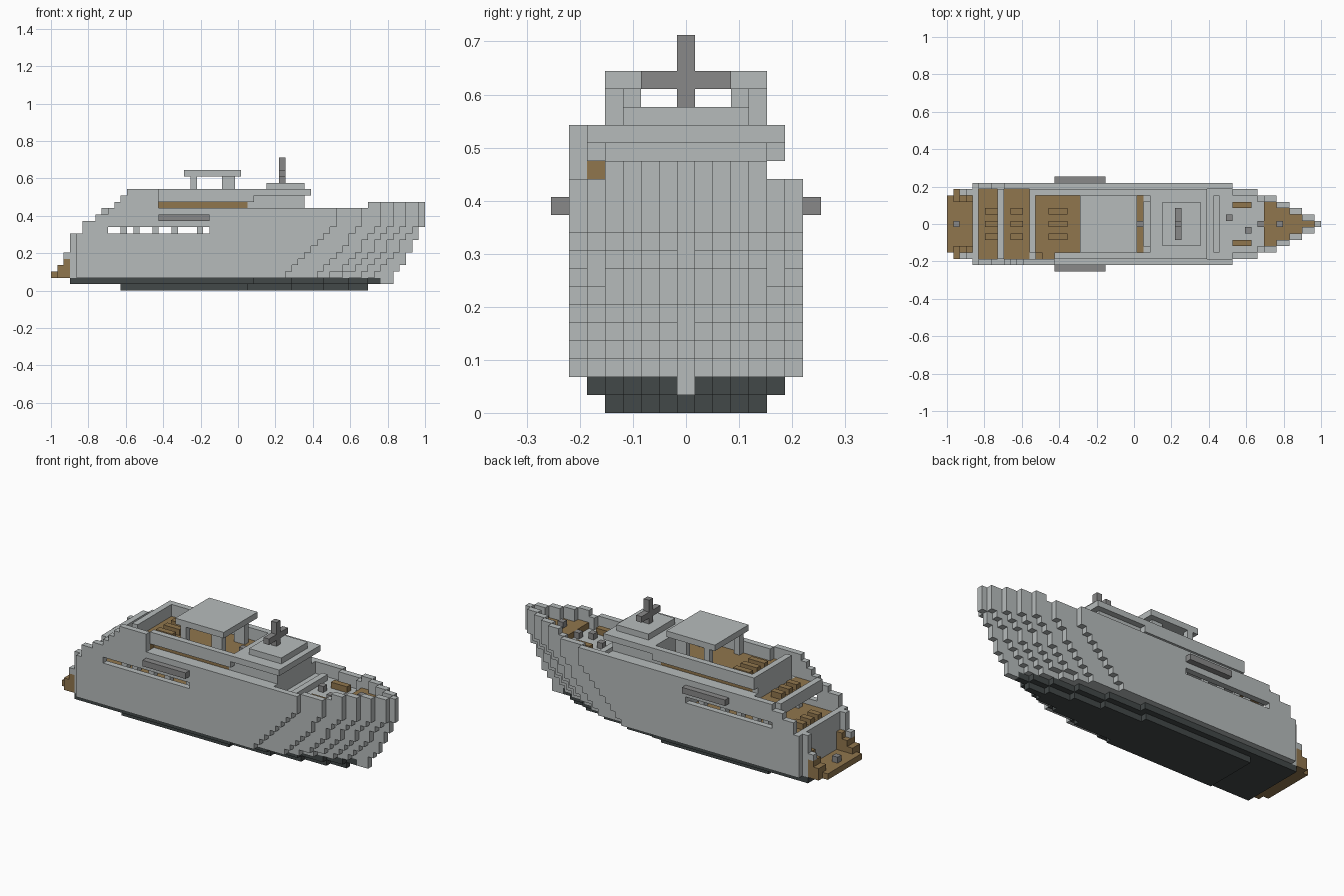
import bpy, bmesh
from mathutils import Vector

if "Cube" in bpy.data.objects:
    bpy.data.objects.remove(bpy.data.objects["Cube"])

U = 2 / 59  # edge of one building block


def material(name, rgb):
    m = bpy.data.materials.new(name)
    m.use_nodes = True
    m.diffuse_color = (*rgb, 1)
    m.node_tree.nodes["Principled BSDF"].inputs["Base Color"].default_value = (*rgb, 1)
    return m


GREY = material("light grey", (0.47, 0.50, 0.50))
STEEL = material("steel grey", (0.25, 0.25, 0.25))
WOOD = material("teak wood", (0.28, 0.18, 0.075))
DARK = material("dark keel", (0.055, 0.065, 0.065))


def box(i0, i1, j0, j1, k0, k1):
    """Set of blocks, all bounds inclusive."""
    return {(i, j, k) for i in range(i0, i1 + 1)
            for j in range(j0, j1 + 1) for k in range(k0, k1 + 1)}


def both(cells):
    return cells | {(i, -j, k) for i, j, k in cells}


DIRS = [Vector(d) for d in ((1, 0, 0), (-1, 0, 0), (0, 1, 0), (0, -1, 0), (0, 0, 1), (0, 0, -1))]


def build(name, cells, mat):
    """Mesh only the outer skin of a set of blocks."""
    bm = bmesh.new()
    for c in cells:
        for n in DIRS:
            if tuple(int(a + b) for a, b in zip(c, n)) in cells:
                continue
            mid = Vector((c[0] + 0.5, c[1], c[2] + 0.5)) + n / 2
            a = Vector((n.y, n.z, n.x)) / 2
            b = n.cross(a)
            quad = [mid + a + b, mid - a + b, mid - a - b, mid + a - b]
            bm.faces.new([bm.verts.new((p.x * U - 1, p.y * U, p.z * U)) for p in quad])
    bmesh.ops.remove_doubles(bm, verts=bm.verts, dist=U / 100)
    me = bpy.data.meshes.new(name)
    bm.to_mesh(me)
    bm.free()
    me.materials.append(mat)
    ob = bpy.data.objects.new(name, me)
    bpy.context.collection.objects.link(ob)


def index(x):
    return round((x + 1) / U)


# Bow ends of each lengthwise slice, from centreline outwards
LOW = [0.83, 0.72, 0.65, 0.57, 0.505, 0.42, 0.25]
HIGH = [1.0, 0.965, 0.90, 0.83, 0.76, 0.66, 0.525]


def bow_end(j, k):
    t = min(1, (k - 2) / 8.5) ** 0.8
    return index(LOW[abs(j)] + (HIGH[abs(j)] - LOW[abs(j)]) * t)


# Hull with flared bow
hull = set()
for k in range(2, 14):
    for j in range(-6, 7):
        hull |= box(4, bow_end(j, k) - 1, j, j, k, k)


# Foredeck well, leaving a one-block bulwark
def inner(c):
    i, j, k = c
    return all(n in hull for n in ((i + 1, j, k), (i, j + 1, k), (i, j - 1, k)))


well = {c for c in hull if c[0] >= 40 and c[2] >= 11 and inner(c)}
low_rail = {c for c in hull if c[2] == 13 and c[0] < 50}
hull -= well | low_rail

# Stepped stern sides, with a high wing wall on the right side only
STEPS = {4: 9, 5: 11, 6: 11, 7: 12, 8: 12}
hull = {c for c in hull if c[2] < STEPS.get(c[0], 14)}
for i in range(10, 17):
    hull |= box(i, i, -6, -6, 13, min(15, i + 3))
# Open aft decks, saloon and long side windows
hull -= box(5, 8, -5, 5, 7, 13)
hull -= box(4, 4, -6, 6, 9, 13) | box(9, 24, -5, 5, 7, 10)
hull -= box(9, 12, -5, 5, 11, 13) | box(13, 16, -5, -5, 12, 13)
hull -= box(9, 24, -6, 6, 9, 9)
# Stern corner pillars and forefoot
hull |= both(box(3, 3, 5, 5, 2, 8))
hull |= box(52, 53, 0, 0, 1, 1)
build("hull", hull, GREY)

# Dark underbody in two tapering layers
keel = set()
for layer, start, ends in ((0, 11, [0.69, 0.61, 0.45, 0.285, 0.05]),
                           (1, 3, [0.76, 0.69, 0.61, 0.45, 0.285, 0.08])):
    for j, x in enumerate(ends):
        keel |= both(box(start, index(x) - 1, j, j, layer, layer))
build("keel", keel, DARK)

# Swim platform with side stairs
platform = box(0, 3, -4, 4, 2, 2)
platform |= both(box(1, 1, 4, 5, 2, 3) | box(2, 2, 4, 5, 2, 4) | box(3, 3, 4, 4, 2, 5))
build("swim_platform", platform, WOOD)
build("platform_bollard", box(1, 1, 0, 0, 3, 3), STEEL)
build("stair_posts", both(box(2, 2, 5, 5, 5, 5)), GREY)

# Timber decks
build("aft_deck", box(5, 24, -5, 5, 7, 7), WOOD)
build("middle_deck", box(9, 12, -5, 5, 11, 11), WOOD)
build("top_deck", box(14, 30, -4, 4, 13, 13), WOOD)
build("top_deck_stair", box(14, 14, -5, -5, 12, 12) | box(15, 16, -5, -5, 12, 13), WOOD)
foredeck = {(i, j, 10) for i, j, k in well if k == 11}
build("foredeck", foredeck, WOOD)
hull_gap = {(i, j, 11) for i, j, k in well if k == 11 and i >= 50}
build("bow_deck", hull_gap, WOOD)

# Superstructure walls, parapets and wheelhouse
walls = box(13, 13, -4, 4, 12, 15)
walls |= both(box(14, 39, 4, 4, 13, 13))
walls |= box(13, 16, 5, 5, 14, 15) | both(box(17, 31, 5, 5, 14, 15))
walls |= box(8, 8, -5, 5, 11, 12)
build("deck_walls", walls, GREY)
wheelhouse = box(32, 38, -4, 4, 11, 14) | box(39, 39, -4, 4, 11, 14)
wheelhouse |= box(32, 40, -5, 5, 15, 15)
build("wheelhouse", wheelhouse, GREY)
build("wheelhouse_top", box(34, 39, -3, 3, 16, 16), GREY)
build("breakwater", box(42, 42, -4, 4, 11, 11), GREY)

# Sun canopy on four legs
canopy = box(21, 29, -4, 4, 18, 18)
canopy |= both(box(22, 22, 4, 4, 14, 17) | box(27, 28, 3, 3, 14, 17))
build("canopy", canopy, GREY)

# Mast with crossbar
mast = box(36, 36, 0, 0, 17, 20) | box(36, 36, -2, 2, 18, 18)
build("mast", mast, STEEL)

# Side fenders
build("side_fenders", both(box(17, 24, 7, 7, 11, 11)), STEEL)

# Bench rows on the open decks
benches = set()
for j in (-2, 0, 2):
    benches |= box(6, 7, j, j, 8, 8) | box(10, 11, j, j, 12, 12) | box(16, 18, j, j, 14, 14)
build("benches", benches, WOOD)

# Saloon posts seen through the windows
posts = set()
for i in (11, 13, 16, 19, 23):
    posts |= both(box(i, i, 4, 4, 8, 10))
build("saloon_posts", posts, GREY)

# Foredeck fittings
fittings = box(44, 44, 1, 1, 11, 11) | box(47, 47, -1, -1, 11, 11)
fittings |= box(49, 49, 0, 0, 11, 11) | box(52, 52, 0, 0, 12, 12) | box(30, 30, 0, 0, 14, 14)
build("deck_fittings", fittings, STEEL)
build("foredeck_seats", both(box(45, 47, 3, 3, 11, 11)), WOOD)
